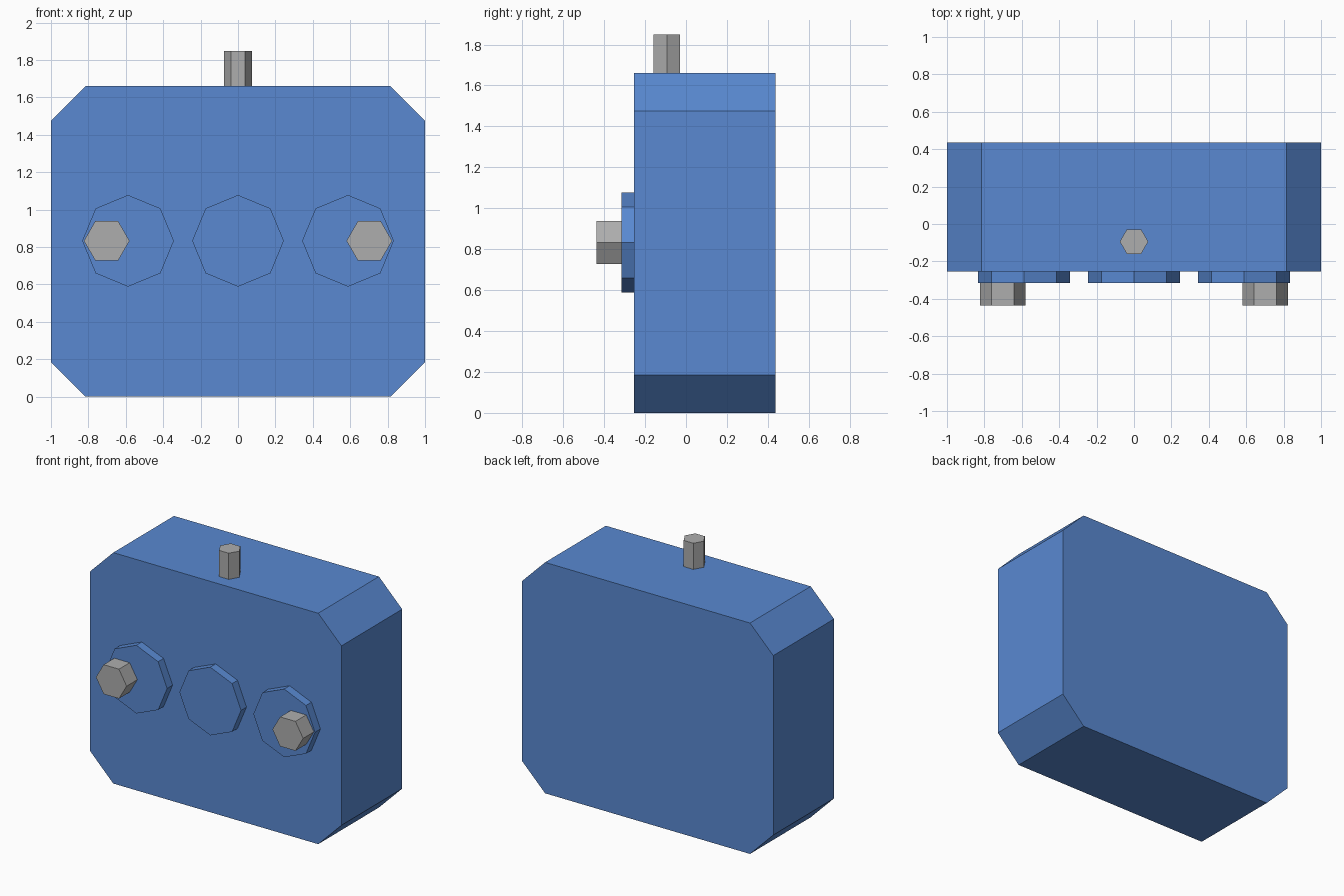
import bpy
import math

if "Cube" in bpy.data.objects:
    bpy.data.objects.remove(bpy.data.objects["Cube"])


def material(name, rgb):
    m = bpy.data.materials.new(name)
    m.diffuse_color = (*rgb, 1.0)
    m.use_nodes = True
    m.node_tree.nodes["Principled BSDF"].inputs["Base Color"].default_value = m.diffuse_color
    return m


BLUE = material("blue", (0.10, 0.25, 0.64))
GREY = material("grey", (0.42, 0.42, 0.42))


def prism(name, outline, place, start, end, mat):
    """Extrude a 2D outline from start to end; place maps (u, v, depth) to xyz."""
    n = len(outline)
    verts = [place(u, v, d) for d in (start, end) for u, v in outline]
    faces = [tuple(range(n))[::-1], tuple(range(n, 2 * n))]
    faces += [(i, (i + 1) % n, n + (i + 1) % n, n + i) for i in range(n)]
    mesh = bpy.data.meshes.new(name)
    mesh.from_pydata(verts, [], faces)
    mesh.materials.append(mat)
    obj = bpy.data.objects.new(name, mesh)
    bpy.context.collection.objects.link(obj)
    return obj


def ngon(cu, cv, radius, sides):
    return [(cu + radius * math.cos(2 * math.pi * i / sides),
             cv + radius * math.sin(2 * math.pi * i / sides)) for i in range(sides)]


def forward(u, v, d):  # outline in x/z, depth toward the front
    return (u, -d, v)


def upward(u, v, d):  # outline in x/y, depth toward the top
    return (u, v, d)


# Box body with four chamfered corners
W, H, C = 1.0, 1.66, 0.185
body = [(W - C, 0), (W, C), (W, H - C), (W - C, H),
        (C - W, H), (-W, H - C), (-W, C), (C - W, 0)]
prism("body", body, forward, -0.437, 0.253, BLUE)

# Three octagonal dials across the front
MID = 0.833
for name, x in (("left", -0.588), ("middle", 0.0), ("right", 0.588)):
    prism(name + "_dial", ngon(x, MID, 0.245, 8), forward, 0.253, 0.315, BLUE)

# Hexagonal knobs, set outward on the outer dials
for name, x in (("left", -0.702), ("right", 0.702)):
    prism(name + "_knob", ngon(x, MID, 0.122, 6), forward, 0.315, 0.437, GREY)

# Hexagonal post on top
prism("top_post", ngon(0.0, -0.094, 0.076, 6), upward, H, 1.848, GREY)
